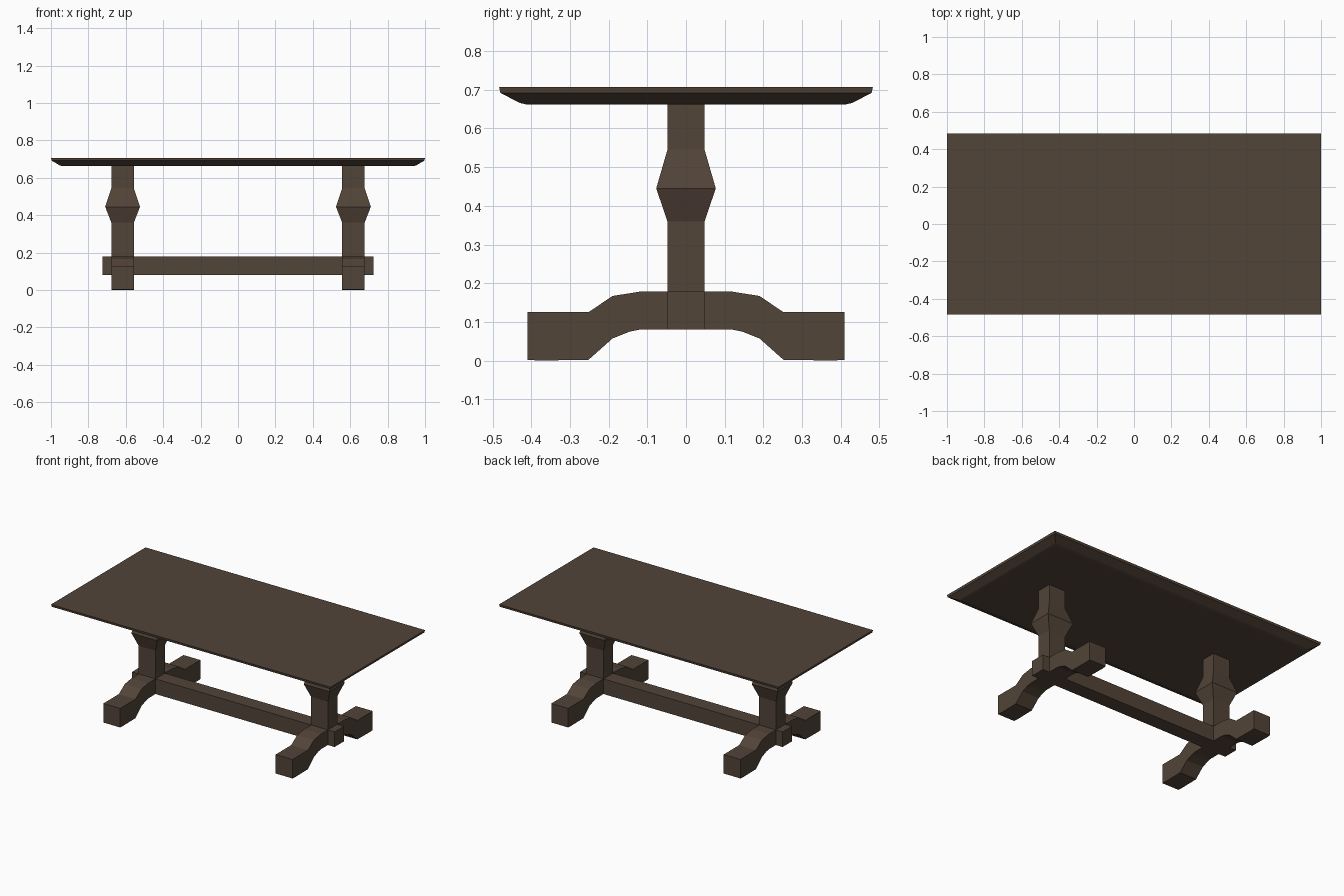
import bpy, bmesh

if "Cube" in bpy.data.objects:
    bpy.data.objects.remove(bpy.data.objects["Cube"])

wood = bpy.data.materials.new("dark brown wood")
wood.diffuse_color = (0.085, 0.058, 0.040, 1)
wood.use_nodes = True
wood.node_tree.nodes["Principled BSDF"].inputs["Base Color"].default_value = wood.diffuse_color


def finish(name, bm):
    bmesh.ops.recalc_face_normals(bm, faces=bm.faces[:])
    mesh = bpy.data.meshes.new(name)
    bm.to_mesh(mesh)
    bm.free()
    mesh.materials.append(wood)
    obj = bpy.data.objects.new(name, mesh)
    bpy.context.collection.objects.link(obj)
    return obj


def stack(name, sections, cx=0.0):
    """Loft of rectangles, each (z, half width x, half depth y)."""
    bm = bmesh.new()
    rings = []
    for z, hx, hy in sections:
        rings.append([bm.verts.new((cx + sx * hx, sy * hy, z))
                      for sx, sy in ((-1, -1), (1, -1), (1, 1), (-1, 1))])
    for a, b in zip(rings, rings[1:]):
        for i in range(4):
            j = (i + 1) % 4
            bm.faces.new((a[i], a[j], b[j], b[i]))
    bm.faces.new(rings[0][::-1])
    bm.faces.new(rings[-1])
    return finish(name, bm)


def foot(name, cx, half):
    """Arched foot: strip of top/bottom points mirrored in y, given width in x."""
    # (y, bottom z, top z) from the outer end to the middle
    side = [(0.41, 0.002, 0.125), (0.38, 0.0, 0.125), (0.252, 0.002, 0.125),
            (0.19, 0.057, 0.167), (0.145, 0.075, 0.174), (0.12, 0.08, 0.178)]
    strip = side + [(-y, b, t) for y, b, t in reversed(side)]
    bm = bmesh.new()
    rings = [[bm.verts.new((cx + sx * half, y, z))
              for sx, z in ((-1, b), (1, b), (1, t), (-1, t))] for y, b, t in strip]
    for a, b in zip(rings, rings[1:]):
        for i in range(4):
            j = (i + 1) % 4
            bm.faces.new((a[i], a[j], b[j], b[i]))
    bm.faces.new(rings[0])
    bm.faces.new(rings[-1])
    return finish(name, bm)


# Table top with bevelled underside
stack("table_top", [(0.662, 0.936, 0.412), (0.666, 0.952, 0.43),
                    (0.692, 0.997, 0.48), (0.707, 1.0, 0.483)])

# Long stretcher through both feet
stack("stretcher", [(0.08, 0.725, 0.048), (0.178, 0.725, 0.048)])

# Pedestal posts and arched feet at each end
for side, label in ((-1, "left"), (1, "right")):
    cx = side * 0.617
    stack(label + "_post", [(0.17, 0.06, 0.048), (0.36, 0.06, 0.048),
                            (0.445, 0.093, 0.077), (0.545, 0.06, 0.048),
                            (0.664, 0.06, 0.048)], cx)
    foot(label + "_foot", cx, 0.06)
